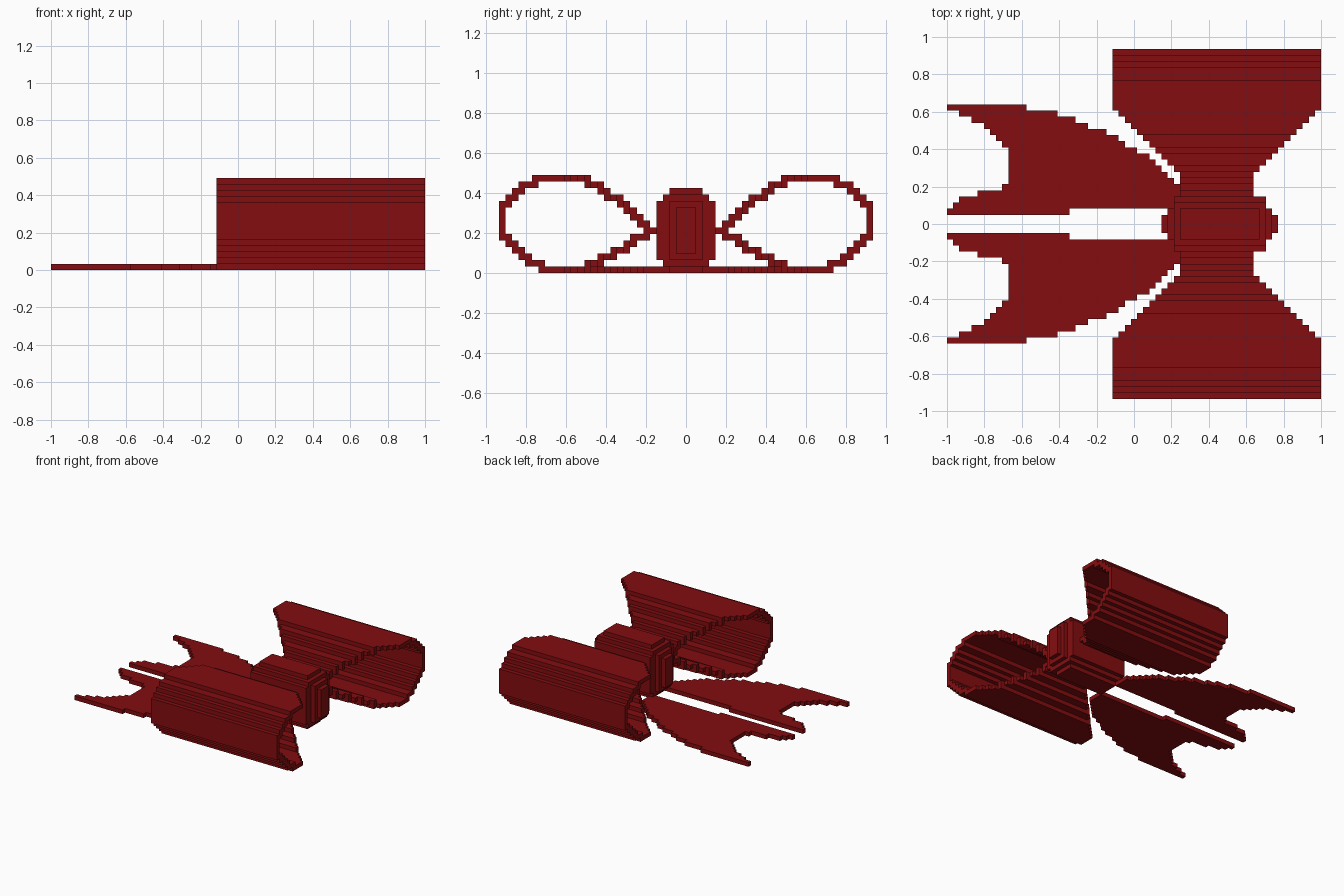
import bpy
import bmesh
from mathutils import Matrix, Vector

# Stepped bow: every part is made of blocks on one regular grid.
UNIT = 2 / 61            # grid step
MIDDLE = 44              # grid column of the bow's centre line

default_cube = bpy.data.objects.get("Cube")
if default_cube:
    bpy.data.objects.remove(default_cube, do_unlink=True)

red = bpy.data.materials.new("dark_red")
red.use_nodes = True
red_colour = (0.23, 0.004, 0.005, 1)
red.diffuse_color = red_colour
red.node_tree.nodes["Principled BSDF"].inputs["Base Color"].default_value = red_colour


def add_block(bm, columns, lanes, rows):
    """Add one block; each range is (first edge, last edge) in grid steps."""
    low, high = (Vector(corner) for corner in zip(columns, lanes, rows))
    centre = (low + high) / 2 * UNIT - Vector((1, 0, 0))
    size = (high - low) * UNIT
    bmesh.ops.create_cube(bm, size=1, matrix=Matrix.LocRotScale(centre, None, size))


def finish(name, bm):
    mesh = bpy.data.meshes.new(name)
    bm.to_mesh(mesh)
    bm.free()
    mesh.materials.append(red)
    part = bpy.data.objects.new(name, mesh)
    bpy.context.collection.objects.link(part)
    return part


def lane(first, last, side):
    """Edges of a run of lanes, mirrored to the chosen side."""
    return sorted((side * (first - 0.5), side * (last + 0.5)))


def sign(value):
    return (value > 0) - (value < 0)


def trace(points, centre):
    """Walk a closed path cell by cell, filling the inner corner of diagonals."""
    cells = []
    for start, end in zip(points, points[1:] + points[:1]):
        here = start
        while here != end:
            step = (here[0] + sign(end[0] - here[0]), here[1] + sign(end[1] - here[1]))
            cells.append(here)
            if step[0] != here[0] and step[1] != here[1]:
                corners = [(step[0], here[1]), (here[0], step[1])]
                cells.append(min(corners, key=lambda c: (Vector(c) - Vector(centre)).length))
            here = step
    return sorted(set(cells))


# Cross-section of a loop as (lane, row) cells, pinched towards the knot
loop_path = [(15, 14), (23, 14), (24, 13), (25, 13), (28, 10), (28, 5),
             (24, 1), (23, 1), (22, 0), (15, 0), (14, 1), (13, 1),
             (12, 2), (11, 2), (10, 3), (9, 3), (7, 5), (6, 5), (5, 6),
             (10, 11), (11, 11), (13, 13), (14, 13)]
loop_cells = trace(loop_path, (17, 7))


def build_loop(name, side):
    bm = bmesh.new()
    for cell_lane, row in loop_cells:
        # The ribbon narrows one step per lane towards the knot
        half = min(max(cell_lane - 2, 6), 17)
        add_block(bm, (MIDDLE - half, MIDDLE + half),
                  lane(cell_lane, cell_lane, side), (row, row + 1))
    return finish(name, bm)


# Flat tails: first and last column of each lane, from the inner lane outwards
tail_starts = [0, 1, 2, 5, 9] + [10] * 6 + [9, 8, 7, 6, 4, 2, 0]
tail_ends = [20] + [38] * 4 + [37, 36, 35, 34, 33, 31, 29, 28, 26, 23, 21, 18, 13]


def build_tail(name, side):
    bm = bmesh.new()
    for index, columns in enumerate(zip(tail_starts, tail_ends)):
        add_block(bm, columns, lane(index + 2, index + 2, side), (0, 1))
    return finish(name, bm)


for label, side in (("front", -1), ("back", 1)):
    build_loop(label + "_loop", side)
    build_tail(label + "_tail", side)

# Knot: nested blocks with stepped corners (columns, half lanes, rows)
knot_blocks = [((35, 54), 1, (3, 10)),
               ((36, 53), 2, (2, 11)),
               ((37, 52), 3, (1, 12)),
               ((37, 52), 4, (2, 11)),
               ((38, 51), 2, (0, 13))]
knot = bmesh.new()
for columns, reach, rows in knot_blocks:
    add_block(knot, columns, lane(-reach, reach, 1), rows)
finish("knot", knot)
